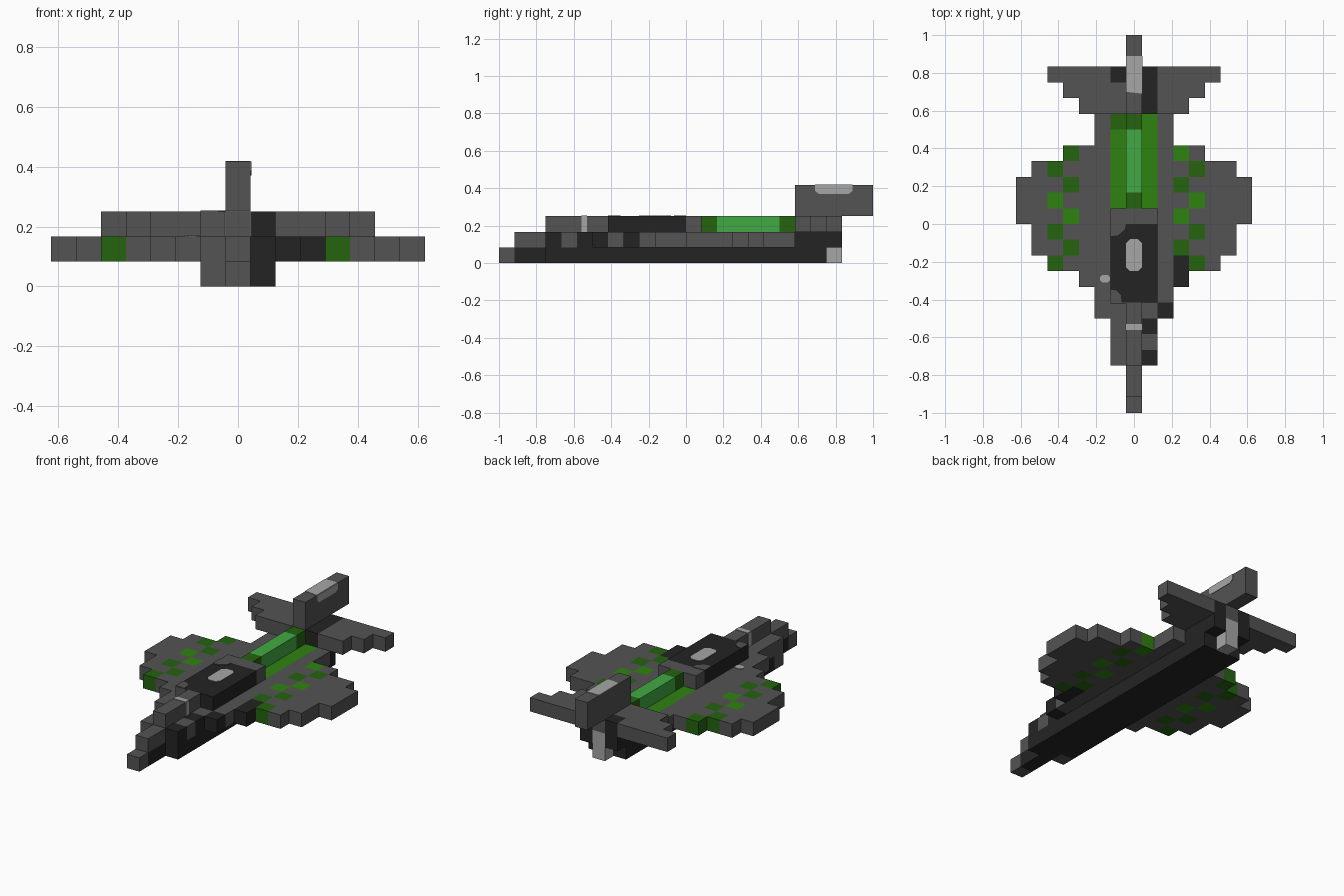
import bpy, bmesh
from mathutils import Vector

cube = bpy.data.objects.get("Cube")
if cube:
    bpy.data.objects.remove(cube, do_unlink=True)

U = 1 / 12  # block size


def lin(c):
    c /= 255
    return c / 12.92 if c <= 0.04045 else ((c + 0.055) / 1.055) ** 2.4


def material(name, rgb):
    m = bpy.data.materials.new(name)
    col = tuple(lin(c) for c in rgb) + (1,)
    m.diffuse_color = col
    m.use_nodes = True
    bsdf = next(n for n in m.node_tree.nodes if n.type == 'BSDF_PRINCIPLED')
    bsdf.inputs["Base Color"].default_value = col
    return m


GREY, DARK, LIGHT, DGREEN, GREEN, BRIGHT = range(6)
MATS = [material("hull grey", (83, 83, 83)), material("near black", (36, 36, 36)),
        material("light grey", (166, 166, 166)), material("dark green", (36, 99, 15)),
        material("mid green", (46, 130, 17)), material("bright green", (66, 170, 68))]


def finish(name, bm):
    bmesh.ops.recalc_face_normals(bm, faces=bm.faces)
    me = bpy.data.meshes.new(name)
    bm.to_mesh(me)
    bm.free()
    for m in MATS:
        me.materials.append(m)
    ob = bpy.data.objects.new(name, me)
    bpy.context.collection.objects.link(ob)
    return ob


def blocks(name, cells):
    """Skin a set of unit blocks {(column, row, layer): colour}, outer faces only."""
    bm = bmesh.new()
    for (i, j, k), col in cells.items():
        c = Vector((i * U, -1 + (j + 0.5) * U, (k + 0.5) * U))
        for axis in range(3):
            for s in (-1, 1):
                n = [0, 0, 0]
                n[axis] = s
                if (i + n[0], j + n[1], k + n[2]) in cells:
                    continue
                a, b = Vector((0, 0, 0)), Vector((0, 0, 0))
                a[(axis + 1) % 3] = U / 2
                b[(axis + 2) % 3] = U / 2
                o = c + Vector(n) * U / 2
                ring = [o + a + b, o - a + b, o - a - b, o + a - b]
                if s < 0:
                    ring.reverse()
                f = bm.faces.new([bm.verts.new(p) for p in ring])
                f.material_index = col
    bmesh.ops.remove_doubles(bm, verts=bm.verts, dist=1e-5)
    return finish(name, bm)


def plate(name, points, direction, col, t=0.003):
    """Thin painted panel raised from a surface along direction."""
    bm = bmesh.new()
    f = bm.faces.new([bm.verts.new(p) for p in points])
    ext = bmesh.ops.extrude_face_region(bm, geom=[f])
    vs = [g for g in ext["geom"] if isinstance(g, bmesh.types.BMVert)]
    bmesh.ops.translate(bm, verts=vs, vec=Vector(direction) * t)
    for f in bm.faces:
        f.material_index = col
    return finish(name, bm)


def top_plate(name, xy, z, col):
    return plate(name, [(x, y, z) for x, y in xy], (0, 0, 1), col)


def chamfered(x0, x1, y0, y1, c):
    return [(x0 + c, y0), (x1 - c, y0), (x1, y0 + c), (x1, y1 - c),
            (x1 - c, y1), (x0 + c, y1), (x0, y1 - c), (x0, y0 + c)]


# Keel: bottom layer with narrow nose and light exhaust block
keel = {(0, j, 0): DARK for j in range(1, 21)}
keel.update({(i, j, 0): DARK for i in (-1, 1) for j in range(3, 21)})
keel[(0, 0, 0)] = GREY
keel[(-1, 3, 0)] = GREY
keel[(0, 21, 0)] = LIGHT
blocks("keel", keel)

# Wing layer: half width in blocks for each row
half = {1: 0, 2: 0, 3: 1, 4: 1, 5: 1, 6: 2, 7: 2, 8: 3, 9: 5, 10: 6, 11: 6, 12: 7,
        13: 7, 14: 7, 15: 6, 16: 4, 17: 2, 18: 2, 19: 1, 20: 1, 21: 1}
wing = {(i, j, 1): GREY for j, h in half.items() for i in range(-h, h + 1)}
for j in range(9, 17):  # zigzag of green blocks
    odd = j % 2
    wing[(-5 if odd else -4, j, 1)] = GREEN if j in (12, 13) else DGREEN
    wing[(4 if odd else 3, j, 1)] = GREEN if j in (12, 13, 16) else DGREEN
for j in range(13, 19):  # green strips beside the spine
    for i in (-1, 1):
        wing[(i, j, 1)] = DGREEN if (i, j) == (-1, 18) else GREEN
for i, j in [(1, 3), (1, 5), (2, 6), (3, 8), (3, 9)]:
    wing[(i, j, 1)] = DARK
for j in (19, 20, 21):  # engine housing
    for i in (-1, 0, 1):
        wing[(i, j, 1)] = DARK
wing[(0, 21, 1)] = LIGHT
blocks("wings", wing)
top_plate("wing_light", chamfered(-0.18, -0.127, -0.31, -0.27, 0.012), 2 * U, LIGHT)

# Nose ridge with light band
blocks("nose_ridge", {(0, j, 2): GREY for j in range(3, 7)})
top_plate("ridge_band_top", [(-U / 2, -0.56), (U / 2, -0.56), (U / 2, -0.53), (-U / 2, -0.53)],
          3 * U, LIGHT)
for s, side in ((1, "left"), (-1, "right")):
    plate("ridge_band_" + side, [(s * U / 2, y, z) for y, z in
          ((-0.56, 2 * U), (-0.53, 2 * U), (-0.53, 3 * U), (-0.56, 3 * U))], (s, 0, 0), LIGHT)

# Cockpit
cockpit = {(i, j, 2): DARK for i in (-1, 0, 1) for j in range(7, 12)}
cockpit.update({(i, 12, 2): GREY for i in (-1, 0, 1)})
blocks("cockpit", cockpit)
Z = 3 * U
top_plate("cockpit_window", chamfered(-U / 2, U / 2, -0.25, -0.08, 0.02), Z, LIGHT)
top_plate("cockpit_rear_corner", [(-0.125, 0), (-0.125, -0.065), (-0.085, -0.06),
                                  (-0.05, -0.03), (-0.042, 0)], Z, GREY)
top_plate("cockpit_front_corner", [(-0.125, -0.417), (-0.065, -0.417), (-0.07, -0.375),
                                   (-0.095, -0.35), (-0.125, -0.35)], Z, GREY)
plate("cockpit_front", [(-0.125, -5 * U, 2 * U), (U / 2, -5 * U, 2 * U),
                        (U / 2, -5 * U, Z), (-0.125, -5 * U, Z)], (0, -1, 0), GREY)

# Glowing spine
blocks("spine", {(0, j, 2): DGREEN if j in (13, 18) else BRIGHT for j in range(13, 19)})

# Tailplane
tail = {(i, j, 2): GREY for j, h in ((19, 3), (20, 4), (21, 5)) for i in range(-h, h + 1)}
for c in ((1, 19, 2), (1, 20, 2), (1, 21, 2), (-1, 21, 2)):
    tail[c] = DARK
blocks("tailplane", tail)

# Fin with light patch on the crest
blocks("fin", {(0, j, k): GREY for j in range(19, 24) for k in (3, 4)})
top_plate("fin_light_top", [(-U / 2, 0.70), (U / 2, 0.69), (U / 2, 0.89), (-U / 2, 0.89)],
          5 * U, LIGHT)
plate("fin_light_side", [(U / 2, y, z) for y, z in
      ((0.71, 0.37), (0.87, 0.37), (0.89, 0.385), (0.89, 5 * U), (0.69, 5 * U), (0.69, 0.385))],
      (1, 0, 0), LIGHT)
